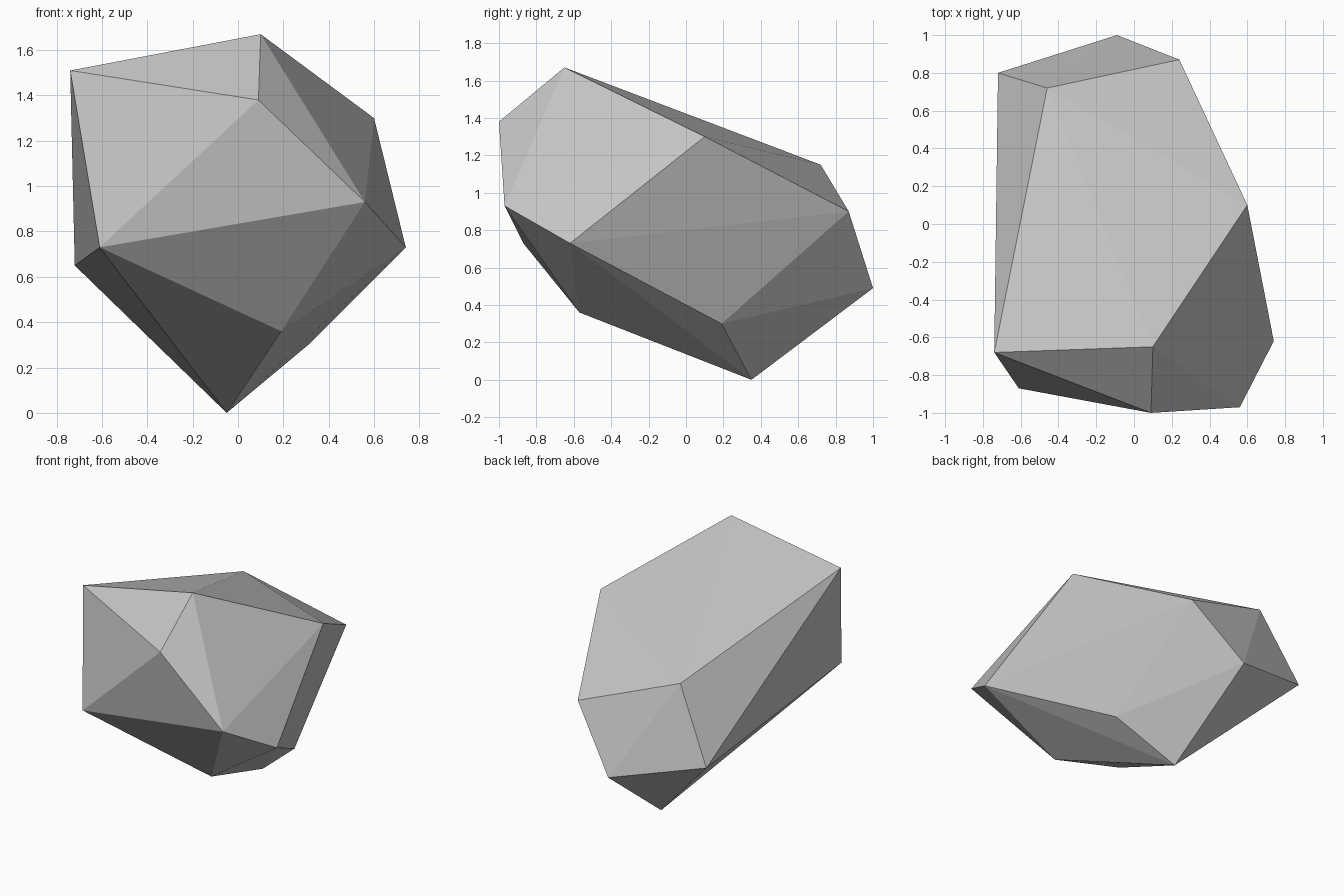
import bpy
import bmesh

cube = bpy.data.objects.get("Cube")
if cube:
    bpy.data.objects.remove(cube, do_unlink=True)

# Plain grey stone
stone = bpy.data.materials.new("grey_stone")
stone.use_nodes = True
grey = (0.55, 0.55, 0.55, 1.0)
stone.diffuse_color = grey
stone.node_tree.nodes["Principled BSDF"].inputs["Base Color"].default_value = grey

# Corners of the boulder
top_corners = [(-.74, -.68, 1.51), (.10, -.65, 1.67), (.60, .10, 1.30),
               (.24, .87, .90), (-.46, .72, 1.15)]
front_corners = [(.09, -1, 1.38), (.56, -.97, .93), (-.61, -.87, .73)]
side_corners = [(.74, -.62, .73), (-.72, .80, .65), (-.09, 1, .49)]
base_corners = [(.19, -.57, .36), (.31, .19, .30), (-.05, .35, 0)]

# Wrap the corners in a faceted convex shell
bm = bmesh.new()
for corner in top_corners + front_corners + side_corners + base_corners:
    bm.verts.new(corner)
bmesh.ops.convex_hull(bm, input=bm.verts)
bmesh.ops.recalc_face_normals(bm, faces=bm.faces)
for face in bm.faces:
    face.smooth = False

mesh = bpy.data.meshes.new("boulder")
bm.to_mesh(mesh)
bm.free()
mesh.materials.append(stone)
boulder = bpy.data.objects.new("boulder", mesh)
bpy.context.collection.objects.link(boulder)
